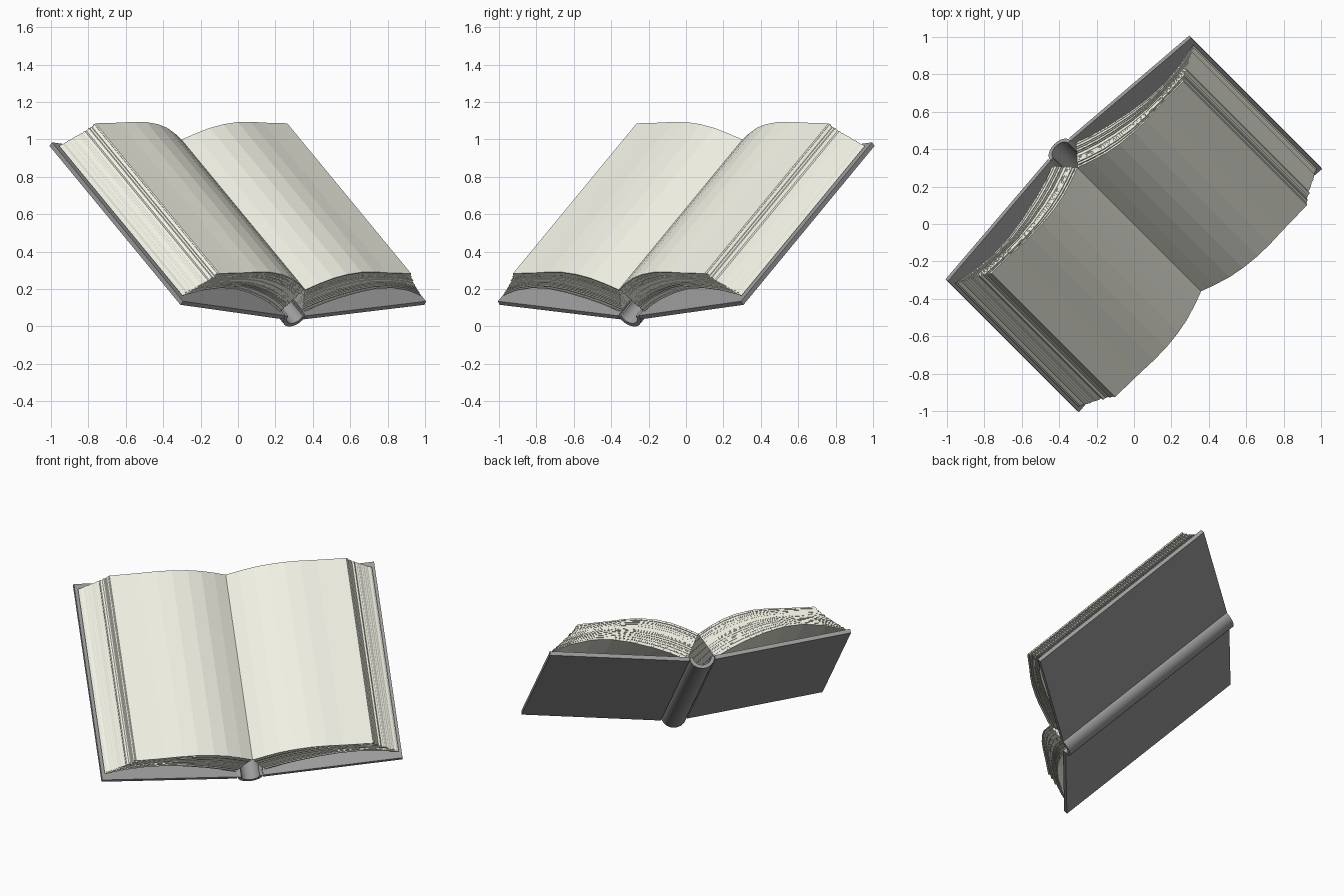
import bpy, bmesh, math, random
from mathutils import Matrix

if "Cube" in bpy.data.objects:
    bpy.data.objects.remove(bpy.data.objects["Cube"])

random.seed(4)
# Book frame: local X = across pages, Y = up the spine, Z = out of the pages
S, C, R = 0.651, 0.759, math.sqrt(0.5)
TILT = Matrix(((R, -C * R, S * R, 0),
               (R, C * R, -S * R, 0),
               (0, S, C, 0),
               (0, 0, 0, 1)))


def material(name, rgb):
    m = bpy.data.materials.new(name)
    m.diffuse_color = (*rgb, 1)
    m.use_nodes = True
    m.node_tree.nodes["Principled BSDF"].inputs["Base Color"].default_value = m.diffuse_color
    return m


COVER = material("cover_grey", (0.33, 0.33, 0.33))
PAPER = material("paper", (0.88, 0.88, 0.78))


def slab(bm, lower, upper, y0, y1):
    """Solid strip between two matching curves in XZ, run from y0 to y1."""
    rows = [[bm.verts.new((x, y, z)) for x, z in curve]
            for curve in (lower, upper) for y in (y0, y1)]
    l0, l1, u0, u1 = rows
    last = len(lower) - 1
    for i in range(last):
        j = i + 1
        for q in ((l0[i], l1[i], l1[j], l0[j]), (u0[i], u0[j], u1[j], u1[i]),
                  (l0[i], l0[j], u0[j], u0[i]), (l1[i], u1[i], u1[j], l1[j])):
            bm.faces.new(q)
    bm.faces.new((l0[0], u0[0], u1[0], l1[0]))
    bm.faces.new((l0[last], l1[last], u1[last], u0[last]))


def finish(name, bm, mat, mirror=True):
    bmesh.ops.recalc_face_normals(bm, faces=bm.faces)
    me = bpy.data.meshes.new(name)
    bm.to_mesh(me)
    bm.free()
    me.materials.append(mat)
    ob = bpy.data.objects.new(name, me)
    bpy.context.collection.objects.link(ob)
    ob.matrix_world = TILT
    if mirror:
        ob.modifiers.new("mirror", 'MIRROR').use_axis[0] = True
    return ob


Y0, Y1 = -0.294, 1.011

# Cover boards
bm = bmesh.new()
slab(bm, [(0.08, 0.303), (0.922, 0.405)], [(0.077, 0.328), (0.919, 0.43)], Y0, Y1)
finish("cover_boards", bm, COVER)

# Rounded spine, a half pipe joining the boards
bm = bmesh.new()
arc = [math.pi + math.pi * i / 12 for i in range(13)]
outer = [(0.076 * math.cos(a), 0.322 + 0.07 * math.sin(a)) for a in arc]
inner = [(0.056 * math.cos(a), 0.326 + 0.052 * math.sin(a)) for a in arc]
slab(bm, outer, inner, Y0, Y1)
spine = finish("spine", bm, COVER, mirror=False)
bpy.context.view_layer.objects.active = spine
spine.select_set(True)
bpy.ops.object.shade_smooth_by_angle(angle=math.radians(35))

# Page stack: sheets blended from the endpaper curve to the open page curve
LOW = [(0.088, 0.322), (0.13, 0.346), (0.19, 0.376), (0.28, 0.414), (0.41, 0.458),
       (0.53, 0.485), (0.65, 0.492), (0.78, 0.474), (0.905, 0.438)]
TOP = [(0.0, 0.48), (0.075, 0.522), (0.16, 0.562), (0.245, 0.588), (0.345, 0.604),
       (0.44, 0.606), (0.54, 0.6), (0.63, 0.597), (0.725, 0.595)]
SHEETS = 28


def page_curve(t, edge):
    pts = []
    for i, ((x0, z0), (x1, z1)) in enumerate(zip(LOW, TOP)):
        f = i / (len(LOW) - 1)
        dx = (edge - 0.014 * math.sin(math.pi * t)) * f ** 3
        pts.append((x0 + (x1 - x0) * t + dx, z0 + (z1 - z0) * t))
    return pts


bm = bmesh.new()
for k in range(SHEETS):
    top_sheet = k == SHEETS - 1
    edge = 0 if top_sheet else random.uniform(-0.008, 0.006)
    j0, j1 = (0, 0) if top_sheet else (random.uniform(0, 0.008), random.uniform(0, 0.008))
    slab(bm, page_curve(k / SHEETS, edge), page_curve((k + 0.97) / SHEETS if not top_sheet else 1, edge),
         -0.258 + j0, 0.975 - j1)
finish("page_stacks", bm, PAPER)
